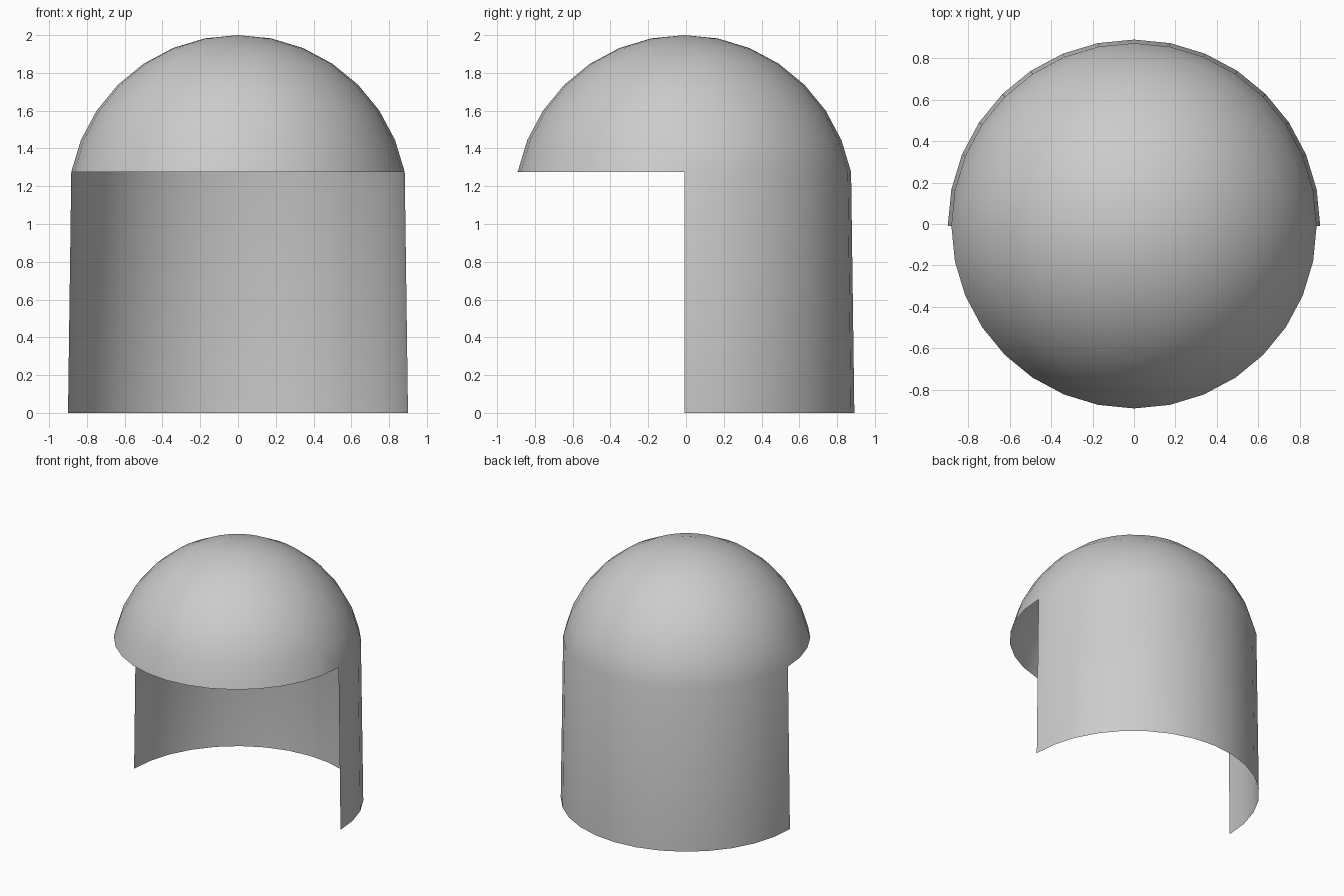
import bpy, bmesh, math

if "Cube" in bpy.data.objects:
    bpy.data.objects.remove(bpy.data.objects["Cube"])

R, CZ = 0.9, 1.1          # dome sphere radius and centre height
SEGS, RINGS = 32, 16
RIM = CZ + R * math.cos(math.radians(78.75))   # open lower rim of the dome

bm = bmesh.new()

# Dome: upper rings of a sphere, open underneath
bmesh.ops.create_uvsphere(bm, u_segments=SEGS, v_segments=RINGS, radius=R)
bmesh.ops.translate(bm, verts=bm.verts, vec=(0, 0, CZ))
low = [v for v in bm.verts if v.co.z < RIM - 0.01]
bmesh.ops.delete(bm, geom=low, context='VERTS')

# Back wall: rear half of the rim drawn down to the ground, flaring slightly
rear = [e for e in bm.edges if e.is_boundary
        and all(v.co.y > -0.001 for v in e.verts)]
out = bmesh.ops.extrude_edge_only(bm, edges=rear)
rim_r = R * math.sin(math.radians(78.75))
for v in out["geom"]:
    if isinstance(v, bmesh.types.BMVert):
        v.co.x *= R / rim_r
        v.co.y *= R / rim_r
        v.co.z = 0

# Centre the depth and tidy the normals
bmesh.ops.translate(bm, verts=bm.verts, vec=(0, (rim_r - R) / 2, 0))
bmesh.ops.recalc_face_normals(bm, faces=bm.faces)
for f in bm.faces:
    f.smooth = True

mesh = bpy.data.meshes.new("domed_half_shell")
bm.to_mesh(mesh)
bm.free()
shell = bpy.data.objects.new("domed_half_shell", mesh)
bpy.context.collection.objects.link(shell)
